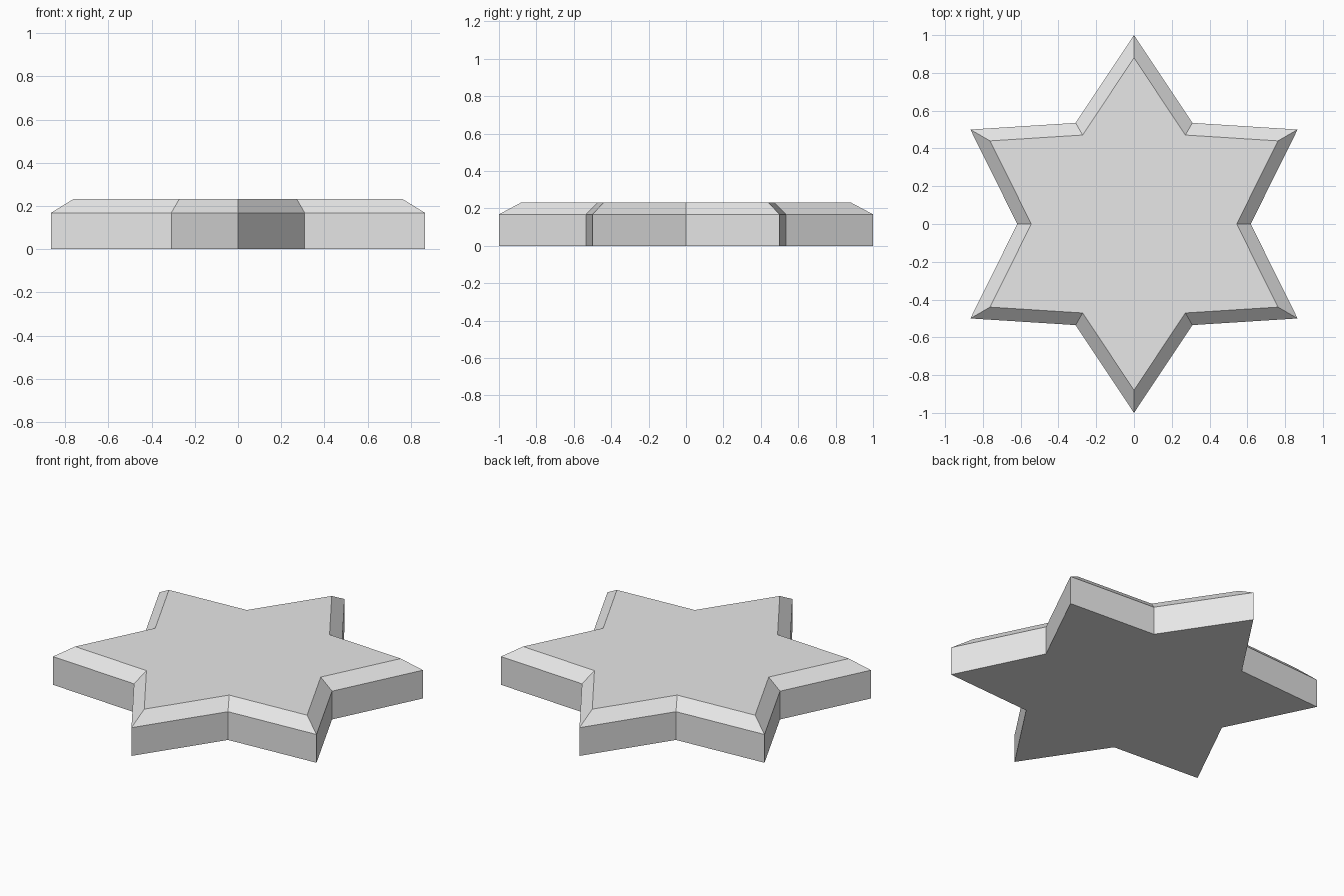
import bpy, bmesh
from math import sin, cos, pi

cube = bpy.data.objects.get("Cube")
if cube:
    bpy.data.objects.remove(cube, do_unlink=True)

POINTS = 6
OUTER, INNER = 1.0, 0.618
# (height, scale) of each star outline: base, rim, bevelled top
LEVELS = [(0.0, 1.0), (0.168, 1.0), (0.232, 0.88)]

# Plain grey material
grey = bpy.data.materials.new("light_grey")
grey.use_nodes = True
colour = (0.8, 0.8, 0.8, 1.0)
grey.diffuse_color = colour
grey.node_tree.nodes["Principled BSDF"].inputs["Base Color"].default_value = colour


def star_ring(bm, z, scale):
    """Star outline with one tip on +y."""
    ring = []
    for i in range(2 * POINTS):
        r = scale * (INNER if i % 2 else OUTER)
        a = pi / 2 + i * pi / POINTS
        ring.append(bm.verts.new((r * cos(a), r * sin(a), z)))
    return ring


# Star slab: stacked outlines joined by quads, capped at both ends
bm = bmesh.new()
rings = [star_ring(bm, z, s) for z, s in LEVELS]
for low, high in zip(rings, rings[1:]):
    for i in range(len(low)):
        j = (i + 1) % len(low)
        bm.faces.new((low[i], low[j], high[j], high[i]))
bm.faces.new(rings[0][::-1])
bm.faces.new(rings[-1])
bmesh.ops.recalc_face_normals(bm, faces=bm.faces)

mesh = bpy.data.meshes.new("star_slab")
bm.to_mesh(mesh)
bm.free()
mesh.materials.append(grey)
star = bpy.data.objects.new("star_slab", mesh)
bpy.context.collection.objects.link(star)
